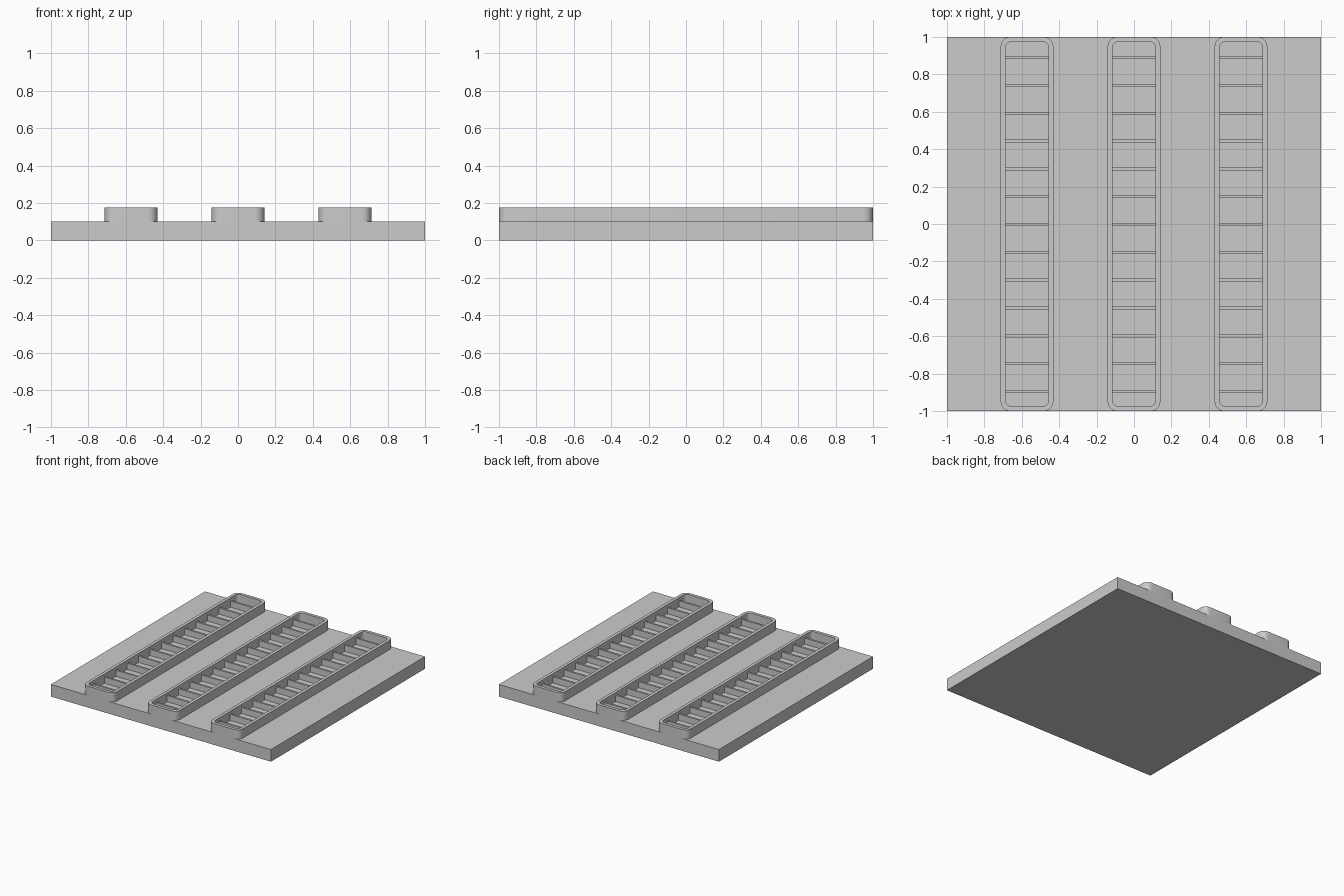
import bpy, bmesh, math

if "Cube" in bpy.data.objects:
    bpy.data.objects.remove(bpy.data.objects["Cube"])

PLATE_TOP, RIM_TOP, SLAT_TOP = 0.10, 0.175, 0.15
PITCH_X, PITCH_Y = 0.572, 0.1487


def finish(bm, name, loc=(0, 0, 0)):
    bmesh.ops.recalc_face_normals(bm, faces=bm.faces)
    me = bpy.data.meshes.new(name)
    bm.to_mesh(me)
    bm.free()
    ob = bpy.data.objects.new(name, me)
    ob.location = loc
    bpy.context.collection.objects.link(ob)
    return ob


def box(name, size, loc):
    bm = bmesh.new()
    bmesh.ops.create_cube(bm, size=1)
    bmesh.ops.scale(bm, vec=size, verts=bm.verts)
    return finish(bm, name, loc)


def rounded_rect(hx, hy, r, seg=6):
    pts = []
    for k, (sx, sy) in enumerate([(1, 1), (-1, 1), (-1, -1), (1, -1)]):
        for i in range(seg + 1):
            a = math.pi / 2 * (k + i / seg)
            pts.append((sx * (hx - r) + r * math.cos(a), sy * (hy - r) + r * math.sin(a)))
    return pts


def rim(name, x):
    bm = bmesh.new()
    outer = rounded_rect(0.141, 1.0, 0.05)
    inner = rounded_rect(0.115, 0.974, 0.03)
    profile = [(outer, PLATE_TOP), (outer, RIM_TOP), (inner, RIM_TOP), (inner, PLATE_TOP)]
    loops = [[bm.verts.new((px, py, z)) for px, py in pts] for pts, z in profile]
    n = len(outer)
    # sweep the wall section around the rounded rectangle
    for k in range(4):
        a, b = loops[k], loops[(k + 1) % 4]
        for i in range(n):
            j = (i + 1) % n
            bm.faces.new((a[i], a[j], b[j], b[i]))
    ob = finish(bm, name, (x, 0, 0))
    bpy.ops.object.select_all(action='DESELECT')
    ob.select_set(True)
    bpy.context.view_layer.objects.active = ob
    bpy.ops.object.shade_smooth_by_angle(angle=math.radians(30))


# base slab
box("base_plate", (2, 2, PLATE_TOP), (0, 0, PLATE_TOP / 2))

# three raised drain channels, each with a rim and thirteen cross slats
for c in range(-1, 2):
    x = c * PITCH_X
    rim(f"channel_rim_{c + 2}", x)
    h = SLAT_TOP - PLATE_TOP
    for s in range(-6, 7):
        box(f"channel_{c + 2}_slat_{s + 7}", (0.23, 0.016, h),
            (x, s * PITCH_Y - 0.003, PLATE_TOP + h / 2))
